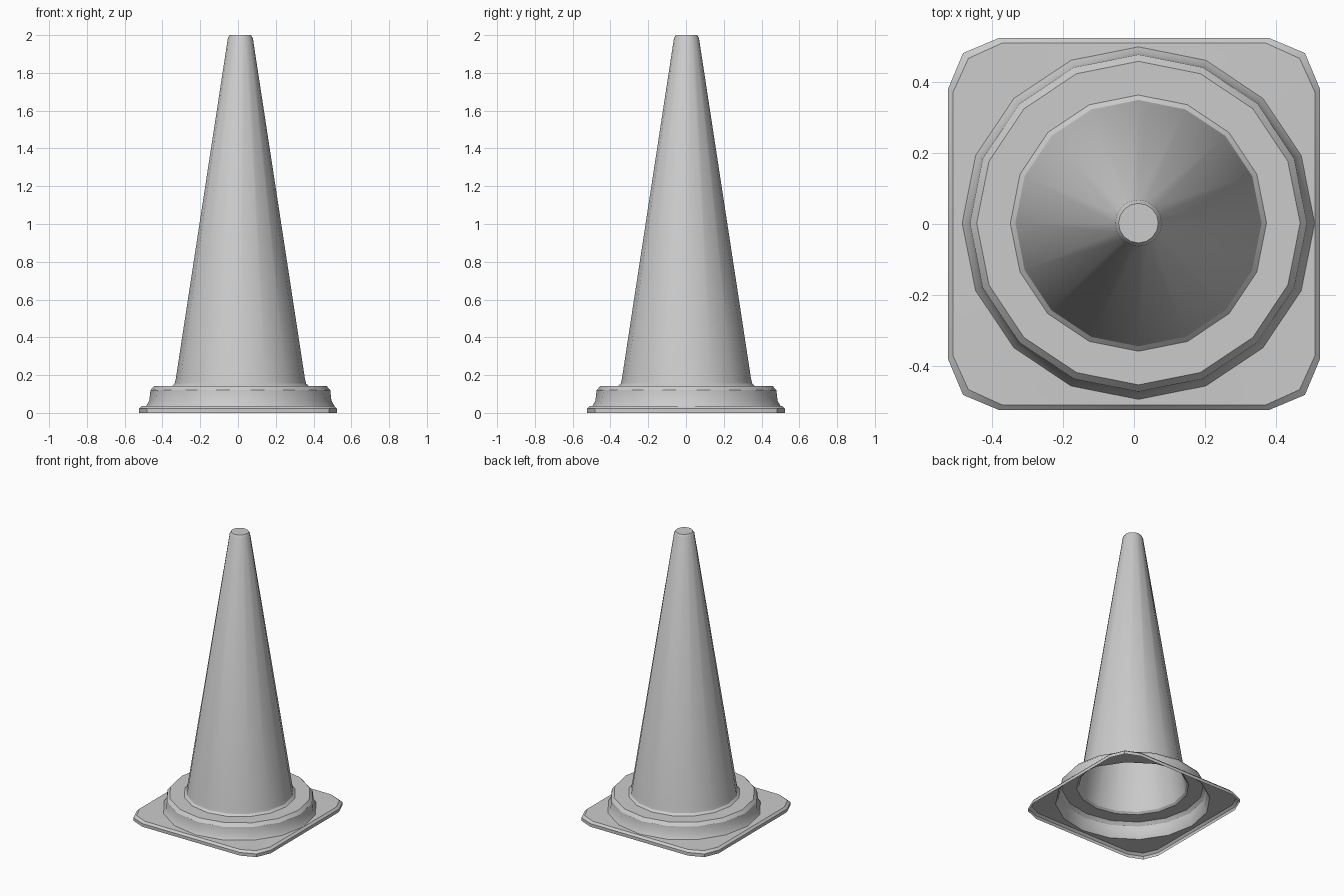
import bpy, bmesh, math

if "Cube" in bpy.data.objects:
    bpy.data.objects.remove(bpy.data.objects["Cube"])

N = 16
CX, CY = 0.0125, 0.0025      # the round parts sit slightly off the plate's centre


def circle(r, z):
    return [(CX + r * math.cos(2 * math.pi * i / N),
             CY + r * math.sin(2 * math.pi * i / N), z) for i in range(N)]


def plate_loop(half, flat, corner, z):
    # rounded square, one quarter turned four times, 16 points
    quarter = [(half, 0), (half, flat), (corner, corner), (flat, half)]
    pts = []
    for _ in range(4):
        pts += [(x, y, z) for x, y in quarter]
        quarter = [(-y, x) for x, y in quarter]
    return pts


def loft(name, loops, cap=False):
    bm = bmesh.new()
    rings = [[bm.verts.new(p) for p in loop] for loop in loops]
    for a, b in zip(rings, rings[1:]):
        for i in range(N):
            j = (i + 1) % N
            bm.faces.new((a[i], a[j], b[j], b[i]))
    if cap:
        bm.faces.new(rings[-1])
    me = bpy.data.meshes.new(name)
    bm.to_mesh(me)
    bm.free()
    ob = bpy.data.objects.new(name, me)
    bpy.context.collection.objects.link(ob)
    bpy.ops.object.select_all(action='DESELECT')
    ob.select_set(True)
    bpy.context.view_layer.objects.active = ob
    bpy.ops.object.shade_smooth_by_angle(angle=math.radians(30))
    return ob


# Square foot plate, open underneath
loft("base_plate", [plate_loop(0.525, 0.383, 0.483, 0.0),
                    plate_loop(0.525, 0.383, 0.483, 0.022),
                    plate_loop(0.511, 0.373, 0.468, 0.036),
                    circle(0.498, 0.037)])

# Stepped round collar
loft("collar", [circle(r, z) for r, z in
                [(0.498, 0.037), (0.482, 0.065), (0.476, 0.12),
                 (0.457, 0.142), (0.362, 0.142)]])

# Hollow tapered body with closed tip
loft("cone_body", [circle(r, z) for r, z in
                   [(0.362, 0.142), (0.348, 0.155), (0.342, 0.18),
                    (0.066, 1.985), (0.056, 2.0)]], cap=True)
